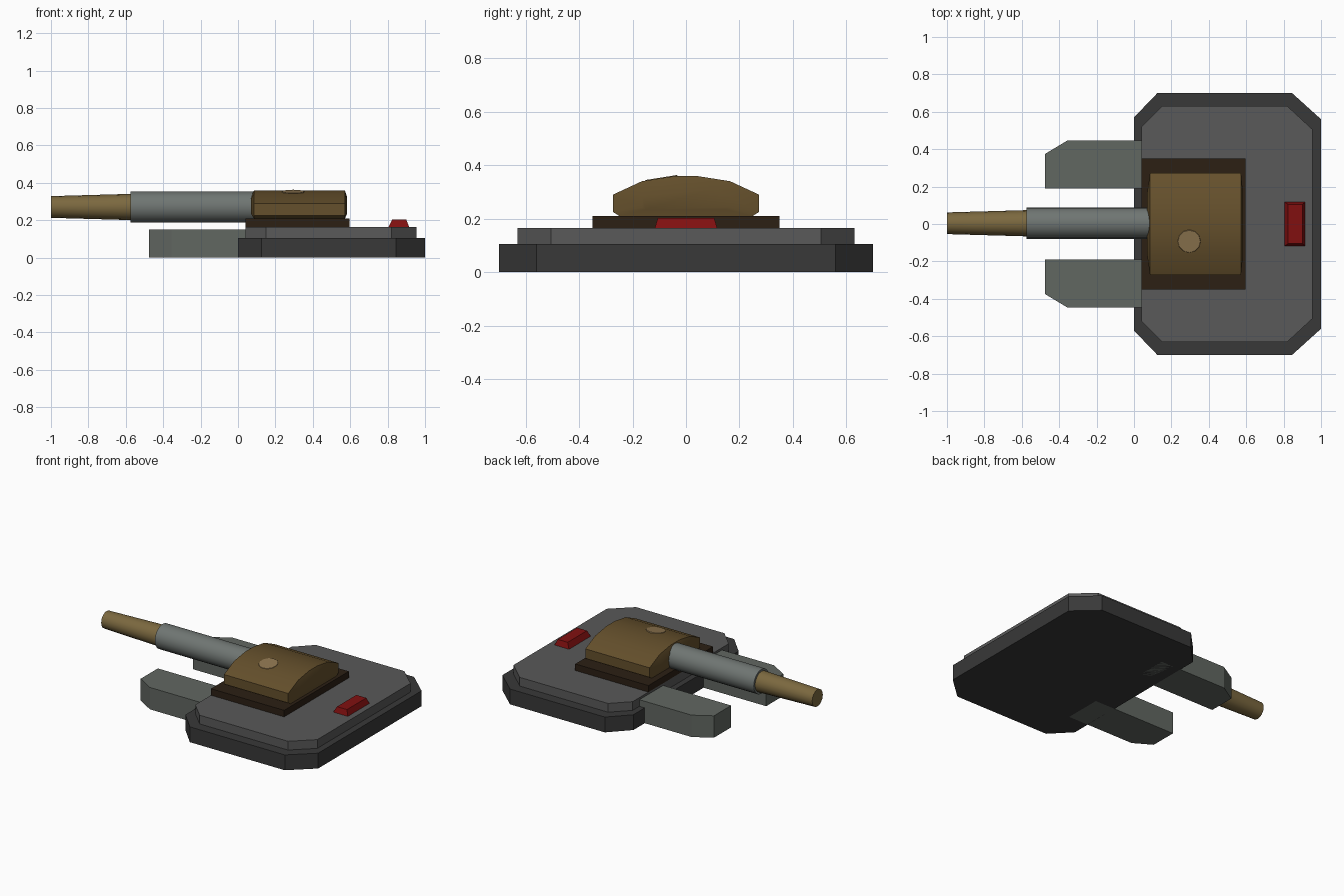
import bpy, bmesh, math
from mathutils import Matrix

if "Cube" in bpy.data.objects:
    bpy.data.objects.remove(bpy.data.objects["Cube"])


def finish(name, bm, colour, smooth=None):
    bmesh.ops.recalc_face_normals(bm, faces=bm.faces[:])
    me = bpy.data.meshes.new(name)
    bm.to_mesh(me)
    bm.free()
    ob = bpy.data.objects.new(name, me)
    bpy.context.collection.objects.link(ob)
    mat = bpy.data.materials.new(name + "_paint")
    mat.diffuse_color = (*colour, 1)
    mat.use_nodes = True
    mat.node_tree.nodes["Principled BSDF"].inputs["Base Color"].default_value = mat.diffuse_color
    me.materials.append(mat)
    if smooth:
        bpy.ops.object.select_all(action='DESELECT')
        ob.select_set(True)
        bpy.context.view_layer.objects.active = ob
        bpy.ops.object.shade_smooth_by_angle(angle=math.radians(smooth))
    return ob


def loft(name, rings, colour, smooth=None):
    """Skin equal-length point rings and cap both ends."""
    bm = bmesh.new()
    vs = [[bm.verts.new(p) for p in r] for r in rings]
    n = len(vs[0])
    for a, b in zip(vs, vs[1:]):
        for i in range(n):
            j = (i + 1) % n
            bm.faces.new((a[i], a[j], b[j], b[i]))
    bm.faces.new(vs[0])
    bm.faces.new(vs[-1])
    return finish(name, bm, colour, smooth)


def slab(name, outline, z0, z1, colour):
    return loft(name, [[(x, y, z) for x, y in outline] for z in (z0, z1)], colour)


def rect(x0, x1, y):
    return [(x0, -y), (x1, -y), (x1, y), (x0, y)]


def octagon(x0, xa, xb, x1, ya, yb, y):
    half = [(x0, ya), (xa, y), (xb, y), (x1, yb)]
    return half + [(px, -py) for px, py in reversed(half)]


def tube(name, x0, r0, x1, r1, colour, n=16):
    rings = [[(x, 0.004 + r * math.cos(2 * math.pi * i / n),
               0.271 + r * math.sin(2 * math.pi * i / n)) for i in range(n)]
             for x, r in ((x0, r0), (x1, r1))]
    return loft(name, rings, colour, 40)


# Stepped hull
slab("hull_base", octagon(0, 0.125, 0.845, 1, 0.57, 0.56, 0.7), 0, 0.105, (0.04, 0.04, 0.04))
slab("hull_deck", octagon(0.04, 0.15, 0.82, 0.955, 0.52, 0.505, 0.63), 0.105, 0.165, (0.1, 0.1, 0.1))

# Forward prongs, mirrored
for side, label in ((1, "left"), (-1, "right")):
    pts = [(-0.475, 0.19), (0.15, 0.19), (0.15, 0.447), (-0.355, 0.447), (-0.475, 0.375)]
    slab(label + "_prong", [(x, y * side) for x, y in pts], 0, 0.15, (0.12, 0.135, 0.12))

# Turret ring plate
slab("turret_plate", rect(0.04, 0.595, 0.35), 0.165, 0.21, (0.025, 0.014, 0.007))

# Domed turret: cross-section swept along x with slightly bulged ends
half = [(0.25, 0.21), (0.273, 0.225), (0.273, 0.29), (0.165, 0.34), (0.045, 0.359)]
section = half + [(-y, z) for y, z in reversed(half)]
stations = [(0.07, 0.6), (0.085, 1), (0.572, 1), (0.583, 0.6)]
loft("turret", [[(x, y * s, 0.27 + (z - 0.27) * s) for y, z in section]
                for x, s in stations], (0.13, 0.08, 0.025), 40)

# Pale hatch lying on the turret roof
bm = bmesh.new()
bmesh.ops.create_cone(bm, cap_ends=True, segments=12, radius1=0.066, radius2=0.06, depth=0.01,
                      matrix=Matrix.Translation((0.295, -0.092, 0.349)) @ Matrix.Rotation(0.157, 4, 'X'))
finish("roof_hatch", bm, (0.27, 0.18, 0.08))

# Gun sleeve and muzzle
tube("gun_sleeve", -0.575, 0.084, 0.11, 0.084, (0.16, 0.18, 0.17))
tube("gun_muzzle", -1, 0.058, -0.575, 0.07, (0.2, 0.14, 0.05))

# Rear red light with bevelled sides
loft("rear_light", [[(x, y, 0.165) for x, y in rect(0.805, 0.915, 0.117)],
                    [(x, y, 0.203) for x, y in rect(0.824, 0.9, 0.105)]], (0.22, 0.005, 0.005))
